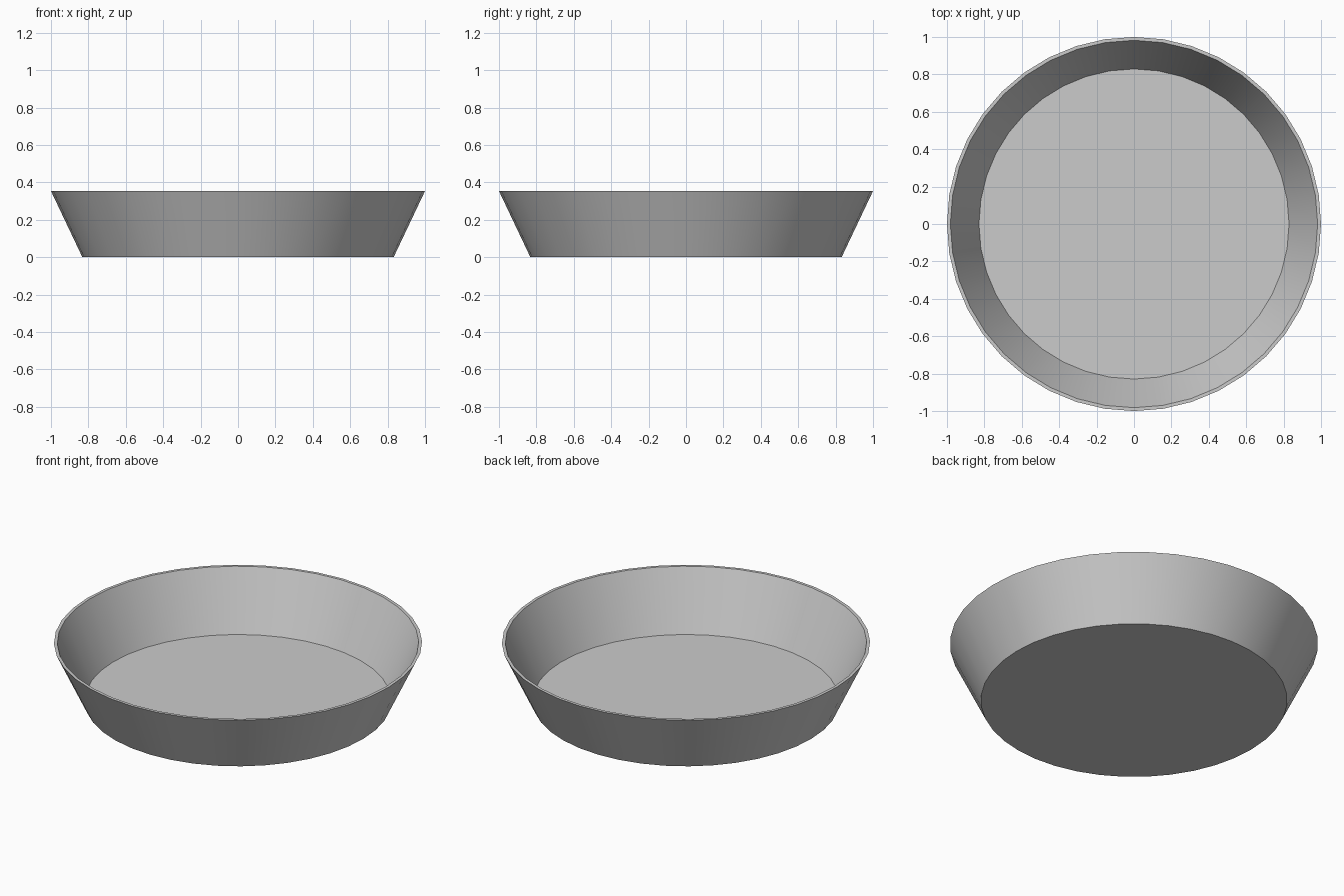
import bpy, bmesh
from math import cos, sin, tau, radians

if "Cube" in bpy.data.objects:
    bpy.data.objects.remove(bpy.data.objects["Cube"])

SIDES = 40
# Wall profile (radius, z): underside edge, outer rim, inner rim, inside floor edge
PROFILE = [(0.832, 0.0), (1.0, 0.354), (0.982, 0.354), (0.829, 0.016)]

bm = bmesh.new()
rings = [[bm.verts.new((r * cos(tau * i / SIDES), r * sin(tau * i / SIDES), z))
          for i in range(SIDES)] for r, z in PROFILE]

# Flared outer wall, flat rim, inner wall
for a, b in zip(rings, rings[1:]):
    for i in range(SIDES):
        j = (i + 1) % SIDES
        bm.faces.new((a[i], a[j], b[j], b[i]))

# Underside and inside floor
bm.faces.new(rings[0][::-1])
bm.faces.new(rings[-1])
bmesh.ops.recalc_face_normals(bm, faces=bm.faces)

mesh = bpy.data.meshes.new("round_pan")
bm.to_mesh(mesh)
bm.free()
pan = bpy.data.objects.new("round_pan", mesh)
bpy.context.collection.objects.link(pan)

# Smooth walls with crisp rim and floor edges
bpy.context.view_layer.objects.active = pan
pan.select_set(True)
bpy.ops.object.shade_smooth_by_angle(angle=radians(30))
